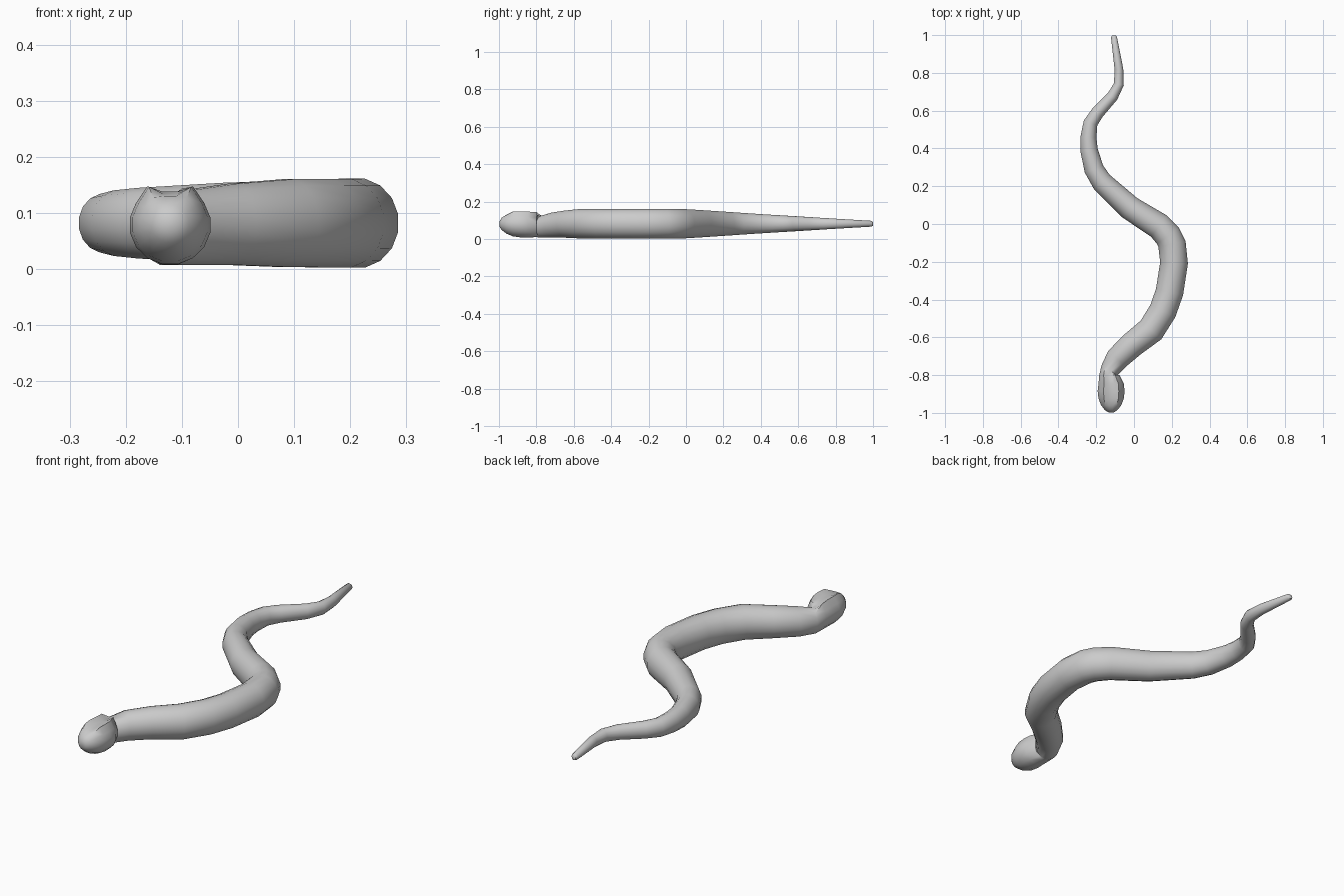
import bpy, bmesh, math
from mathutils import Vector

if "Cube" in bpy.data.objects:
    bpy.data.objects.remove(bpy.data.objects["Cube"])

SIDES = 16
# Body centre line, tail to neck
PATH = [(-.106, .99), (-.08, .82), (-.08, .74), (-.114, .675), (-.193, .59),
        (-.23, .535), (-.241, .46), (-.238, .391), (-.212, .291), (-.17, .222),
        (-.021, .085), (.132, -.011), (.18, -.063), (.201, -.106), (.212, -.206),
        (.188, -.36), (.153, -.46), (.09, -.561), (-.011, -.64), (-.09, -.714),
        (-.13, -.775)]
# Body thickness keys: y, half width, half height
GIRTH = [(.99, .016, .016), (.74, .027, .031), (.39, .047, .053), (0, .071, .079),
         (-.1, .075, .081), (-.56, .075, .08), (-.714, .064, .068), (-.775, .051, .059)]
# Head sections: y, half width, half height, brow bump
HEAD = [(-.8, .055, .067, .012), (-.845, .068, .071, .01), (-.885, .073, .071, .01),
        (-.925, .068, .067, .011), (-.96, .054, .053, .003), (-.985, .034, .034, 0),
        (-.997, .015, .015, 0)]


def girth(y):
    for a, b in zip(GIRTH, GIRTH[1:]):
        if y >= b[0]:
            f = (a[0] - y) / (a[0] - b[0])
            return a[1] + (b[1] - a[1]) * f, a[2] + (b[2] - a[2]) * f
    return GIRTH[-1][1:]


def add_ring(bm, x, y, z, w, h, tangent, brow=0):
    """Upright elliptical ring across the path."""
    side = Vector((-tangent.y, tangent.x, 0))
    ring = []
    for k in range(SIDES):
        ang = (k + .5) * math.tau / SIDES
        p = Vector((x, y, z)) + side * (w * math.cos(ang))
        p.z += h * math.sin(ang)
        if k in (2, 5):      # brow ridges
            p.z += brow
        elif k in (3, 4):    # hollow between the brows
            p.z -= brow
        ring.append(bm.verts.new(p))
    return ring


bm = bmesh.new()
rings = []

# Body rings, the first one repeated small to round off the tail tip
x, y = PATH[0]
forward = Vector((0, -1, 0))
rings.append(add_ring(bm, x, .999, .08, .01, .01, forward))
for i, (x, y) in enumerate(PATH):
    a, b = PATH[max(i - 1, 0)], PATH[min(i + 1, len(PATH) - 1)]
    t = Vector((b[0] - a[0], b[1] - a[1], 0)).normalized()
    w, h = girth(y)
    z = .082 if y > -.6 else h + .006
    rings.append(add_ring(bm, x, y, z, w, h, t))

# Head rings
for y, w, h, brow in HEAD:
    x = -.13 if y > -.82 else -.121
    z = min(.081, .081 + (y + .96) * -.03)
    rings.append(add_ring(bm, x, y, z, w, h, forward, brow))

# Skin between rings, closed ends
for r0, r1 in zip(rings, rings[1:]):
    for k in range(SIDES):
        n = (k + 1) % SIDES
        bm.faces.new((r0[k], r0[n], r1[n], r1[k]))
bm.faces.new(rings[0])
bm.faces.new(rings[-1])
bmesh.ops.recalc_face_normals(bm, faces=bm.faces)
mesh = bpy.data.meshes.new("snake_body")
bm.to_mesh(mesh)
bm.free()

snake = bpy.data.objects.new("snake_body", mesh)
bpy.context.collection.objects.link(snake)
grey = bpy.data.materials.new("light_grey")
grey.diffuse_color = (.6, .6, .6, 1)
grey.use_nodes = True
grey.node_tree.nodes["Principled BSDF"].inputs["Base Color"].default_value = grey.diffuse_color
mesh.materials.append(grey)
bpy.context.view_layer.objects.active = snake
snake.select_set(True)
bpy.ops.object.shade_smooth_by_angle(angle=math.radians(60))
